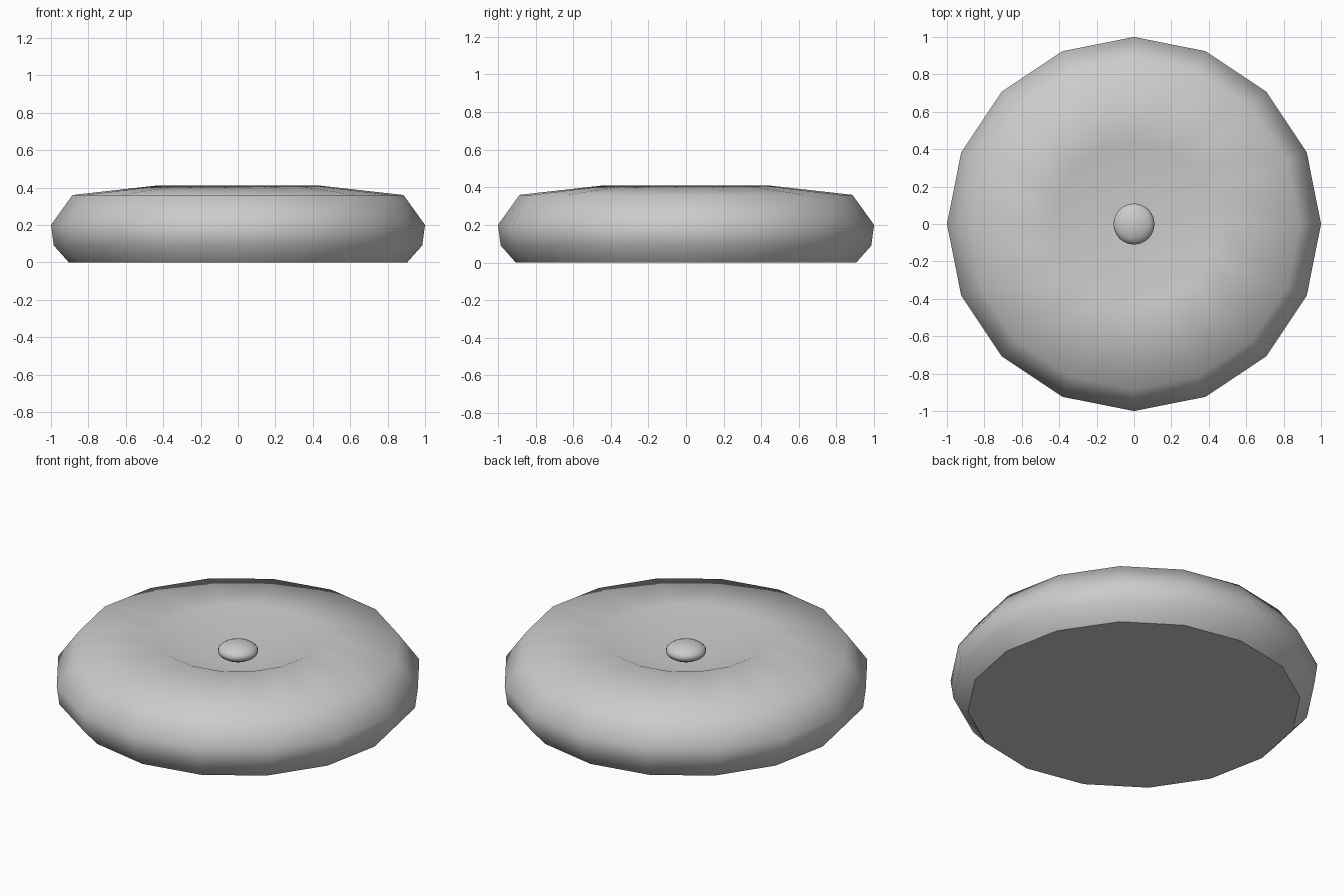
import bpy, bmesh
from math import cos, sin, tau

if "Cube" in bpy.data.objects:
    bpy.data.objects.remove(bpy.data.objects["Cube"])

SIDES = 16


def finish(bm, name):
    bmesh.ops.recalc_face_normals(bm, faces=bm.faces)
    mesh = bpy.data.meshes.new(name)
    bm.to_mesh(mesh)
    bm.free()
    obj = bpy.data.objects.new(name, mesh)
    bpy.context.collection.objects.link(obj)
    return obj


# Cushion: revolved 16-sided profile (radius, height) with a dimpled top
profile = [(0.905, 0.0), (0.985, 0.09), (1.0, 0.2), (0.885, 0.36), (0.44, 0.41)]
bm = bmesh.new()
rings = [[bm.verts.new((r * cos(tau * i / SIDES), r * sin(tau * i / SIDES), z))
          for i in range(SIDES)] for r, z in profile]
dimple = bm.verts.new((0, 0, 0.22))
for i in range(SIDES):
    j = (i + 1) % SIDES
    for low, high in zip(rings, rings[1:]):
        bm.faces.new((low[i], low[j], high[j], high[i]))
    bm.faces.new((rings[-1][i], rings[-1][j], dimple))
for face in bm.faces:
    face.smooth = True

# Flat underside with a crisp border
bottom = bm.faces.new(rings[0])
for edge in bottom.edges:
    edge.smooth = False
finish(bm, "cushion")

# Flattened button sitting in the dimple
bm = bmesh.new()
bmesh.ops.create_uvsphere(bm, u_segments=24, v_segments=12, radius=0.11)
bmesh.ops.scale(bm, vec=(1, 1, 0.46), verts=bm.verts)
bmesh.ops.translate(bm, vec=(0, 0, 0.335), verts=bm.verts)
for face in bm.faces:
    face.smooth = True
finish(bm, "button")
